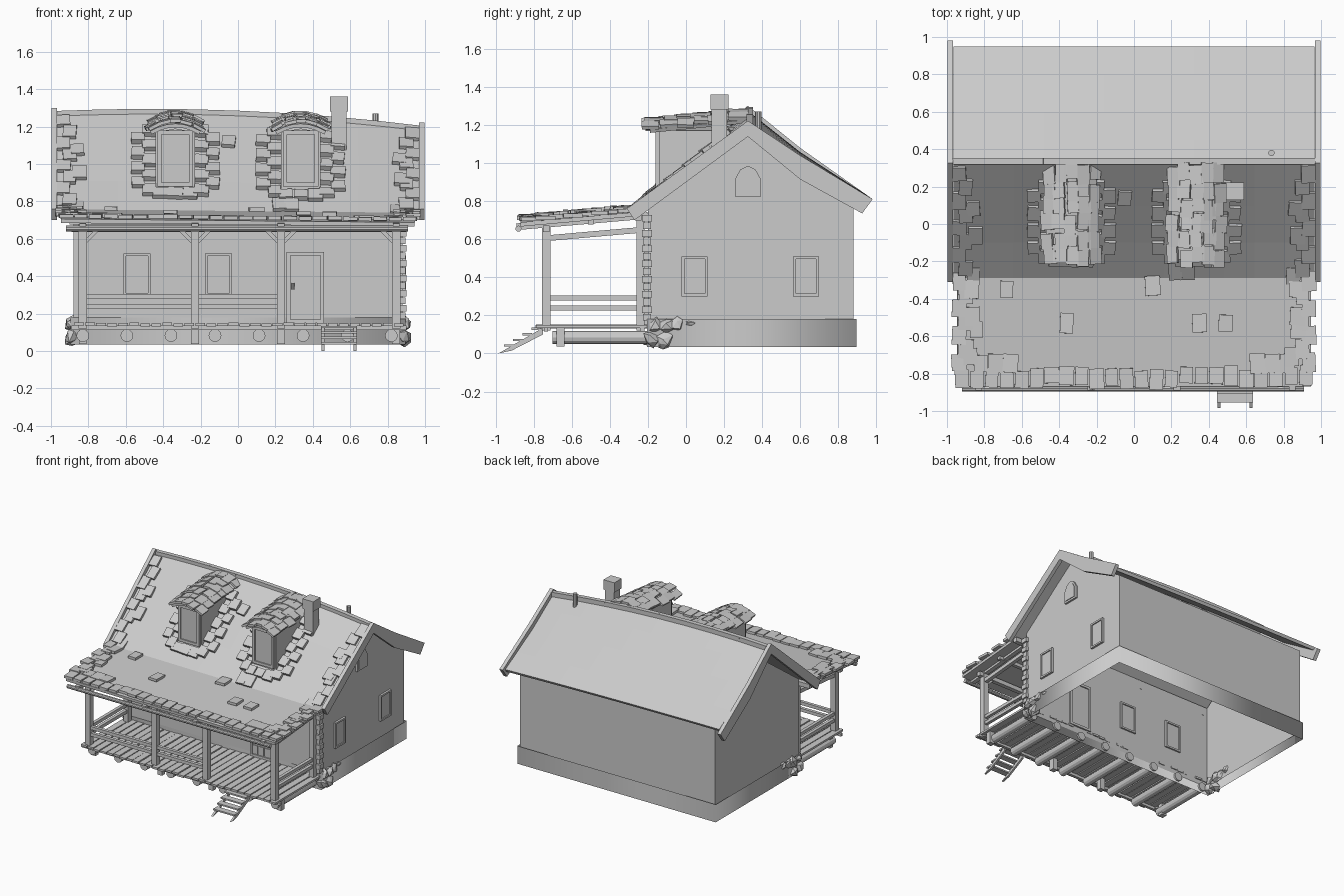
import bpy, bmesh, random
from math import atan2, pi
from mathutils import Matrix, Vector

if "Cube" in bpy.data.objects:
    bpy.data.objects.remove(bpy.data.objects["Cube"])
random.seed(4)
R = random.uniform
T = Matrix.Translation
SIDE = Matrix.Rotation(pi / 2, 4, 'Z')      # local x -> world y, local -y -> world +x


def finish(name, bm):
    bmesh.ops.recalc_face_normals(bm, faces=bm.faces)
    me = bpy.data.meshes.new(name)
    bm.to_mesh(me)
    bm.free()
    ob = bpy.data.objects.new(name, me)
    bpy.context.collection.objects.link(ob)
    return ob


def add(bm, c, s, M=Matrix()):
    bmesh.ops.create_cube(bm, size=1, matrix=M @ T(c) @ Matrix.Diagonal((*s, 1)))


def boxes(name, items, M=Matrix()):
    bm = bmesh.new()
    for c, s in items:
        add(bm, c, s, M)
    return finish(name, bm)


def pole(name, p, q, w, n=4):
    """Square beam (n=4) or round log between two points."""
    p, q = Vector(p), Vector(q)
    bm = bmesh.new()
    d = q - p
    M = T((p + q) / 2) @ d.to_track_quat('Z', 'Y').to_matrix().to_4x4()
    if n == 4:
        add(bm, (0, 0, 0), (w, w, d.length), M)
    else:
        bmesh.ops.create_cone(bm, cap_ends=True, segments=n, radius1=w, radius2=w, depth=d.length, matrix=M)
    return finish(name, bm)


def prism(name, pts, depth, M=Matrix()):
    """Polygon in local XZ, extruded along local y."""
    bm = bmesh.new()
    f = bm.faces.new([bm.verts.new(M @ Vector((x, -depth / 2, z))) for x, z in pts])
    ex = bmesh.ops.extrude_face_region(bm, geom=[f])
    off = M.to_3x3() @ Vector((0, depth, 0))
    bmesh.ops.translate(bm, vec=off, verts=[v for v in ex['geom'] if isinstance(v, bmesh.types.BMVert)])
    return finish(name, bm)


def sheet(name, xs, ys, f, thick):
    bm = bmesh.new()
    g = [[bm.verts.new((x, y, f(x, y))) for x in xs] for y in ys]
    for a, b in zip(g, g[1:]):
        for i in range(len(xs) - 1):
            bm.faces.new((a[i], a[i + 1], b[i + 1], b[i]))
    ob = finish(name, bm)
    m = ob.modifiers.new("thickness", 'SOLIDIFY')
    m.thickness = thick
    m.offset = -1 if ob.data.polygons[0].normal.z > 0 else 1
    return ob


def roof_z(x, y):
    """Roof height: porch slope, front slope, flared back slope, sagging ridge."""
    P = [(-1, .686), (-.28, .75), (.325, 1.24), (.6, 1.035), (1, .79)]
    for (a, za), (b, zb) in zip(P, P[1:]):
        if y <= b:
            break
    z = za + (zb - za) * (y - a) / (b - a)
    return z - .01 * x + (.025 - .031 * x - .044 * x * x) * max(0, (z - .75) / .5)


def shingles(name, spots, f, size=(.075, .1, .02)):
    bm = bmesh.new()
    for x, y in spots:
        sl = atan2(f(x, y + .01) - f(x, y - .01), .02)
        sx = atan2(f(x + .01, y) - f(x - .01, y), .02)
        M = T((x, y, f(x, y) + .012)) @ Matrix.Rotation(-sx, 4, 'Y') @ Matrix.Rotation(sl - .08 + R(-.04, .04), 4, 'X') \
            @ Matrix.Rotation(R(-.07, .07), 4, 'Z')
        add(bm, (0, 0, 0), (size[0] * R(.88, 1.1), size[1] * R(.85, 1.1), size[2]), M)
    finish(name, bm)


def window(name, M, w, h, b=.014):
    boxes(name, [((s * (w - b) / 2, 0, 0), (b, .03, h)) for s in (-1, 1)]
          + [((0, 0, s * (h - b) / 2), (w, .03, b)) for s in (-1, 1)] + [((0, 0, 0), (w - b, .012, h - b))], M)


def span(a, b, n):
    return [a + (b - a) * i / (n - 1) for i in range(n)]


# House shell, open underneath
walls = prism("walls", [(-.2, .1), (.88, .1), (.88, .8), (.315, 1.15), (-.2, .78)], 1.76, SIDE)
bm = bmesh.new()
bm.from_mesh(walls.data)
bmesh.ops.delete(bm, geom=[f for f in bm.faces if f.normal.z < -.9 or f.normal.z > .3], context='FACES')
bm.to_mesh(walls.data)
bm.free()

# Foundation ring, smooth shaded
bm = bmesh.new()
add(bm, (0, .345, .107), (1.79, 1.1, .145))
bmesh.ops.delete(bm, geom=[f for f in bm.faces if abs(f.normal.z) > .9], context='FACES')
fnd = finish("foundation", bm)
for p in fnd.data.polygons:
    p.use_smooth = True

# Roof
sheet("main_roof", span(-.965, .965, 13), [-.29, -.1, .1, .325, .45, .6, .8, .95], roof_z, .025)
sheet("porch_roof", span(-.945, .945, 9), [-.87, -.6, -.28], roof_z, .022)
xs = span(-.97, .97, 9)
for a, b in zip(xs, xs[1:]):
    pole("ridge_beam", (a, .335, roof_z(a, .325) + .003), (b, .335, roof_z(b, .325) + .003), .036)
for s in (-1, 1):
    k = roof_z(s * .98, .325)
    prism("bargeboard", [(-.31, .76), (.325, k + .038), (.6, (k + .035 + .81) / 2 + .025), (.98, .81), (.925, .735),
                         (.6, (k + .66) / 2 - .008), (.325, k - .045), (-.27, .7)], .03, T((s * .983, 0, 0)) @ SIDE)

# Loose shingles on roof edges
spots = [(x, -.82 + R(-.015, .015)) for x in span(-.92, .92, 24)]
spots += [(s * x, -.745) for s in (-1, 1) for x in (.66, .74, .82)]
for s in (-1, 1):
    for i, y in enumerate(span(-.74, .27, 15)):
        spots.append((s * (.925 + (-.025 if i % 2 else .01)), y))
        if i % 3 != 1 and (y < -.2 or i % 2):
            spots.append((s * (.86 + R(-.02, .02)), y + .03))
spots += [(-.68, -.35), (.1, -.33), (-.36, -.53), (.35, -.53), (.49, -.53), (-.05, .14), (.22, -.25), (.285, -.25)]
shingles("roof_shingles", spots, roof_z)

# Dormers
for cx in (-.335, .335):
    def top(x, y, cx=cx):
        return 1.215 + .1 * (y + .2) - 2.2 * (x - cx) ** 2
    prism("dormer_walls", [(-.105, .86), (.105, .86), (.105, 1.17), (0, 1.19), (-.105, 1.17)], .4, T((cx, .06, 0)))
    window("dormer_window", T((cx, -.145, 1.03)), .19, .3, .022)
    sheet("dormer_roof", span(cx - .135, cx + .135, 7), [-.19, .05, .31], top, .02)
    shingles("dormer_shingles", [(cx + dx + R(-.01, .01), y + R(-.02, .02)) for y in span(-.17, .27, 6)
                                 for dx in (-.12, -.06, 0, .06, .12)], top, (.068, .1, .018))
    edge = [(cx + s * (.14 + (.06 if i % 2 else 0)), y) for s in (-1, 1) for i, y in enumerate(span(-.17, .2, 9))]
    edge += [(cx + dx, -.19) for dx in (-.08, 0, .08)]
    shingles("dormer_side_shingles", edge, roof_z, (.075, .08, .03))

# Chimney and stove pipe
boxes("chimney", [((.54, .175, 1.17), (.08, .08, .26)), ((.54, .175, 1.32), (.098, .095, .08))])
pole("stove_pipe", (.735, .38, 1.1), (.735, .38, 1.27), .017, 10)

# Windows and door
for x in (-.54, -.105):
    window("front_window", T((x, -.202, .41)), .145, .225)
for y in (.045, .63):
    window("side_window", T((.882, y, .405)) @ SIDE, .135, .21)
arch = [(-.065, 0), (.065, 0), (.065, .1), (.04, .145), (0, .165), (-.04, .145), (-.065, .1)]
prism("attic_window_frame", arch, .03, T((.88, .325, .82)) @ SIDE)
prism("attic_window_pane", [(x * .78, .015 + z * .82) for x, z in arch], .04, T((.88, .325, .82)) @ SIDE)
window("door_frame", T((.36, -.202, .34)), .2, .38, .02)
boxes("door_panels", [((.305 + .055 * i, -.21, .21 + .085 * j), (.045, .01, .07)) for i in range(3) for j in range(4)])
pole("door_handle", (.295, -.235, .33), (.295, -.235, .365), .008, 8)

# Stacked corner blocks
boxes("corner_blocks", [((.872, -.205, .19 + .04 * i), (.045 + .014 * (i % 2), .04 + .014 * (i % 2), .035))
                        for i in range(14)])

# Corner stones
bm = bmesh.new()
for s in (-1, 1):
    for y, z, r in ((-.18, .075, .045), (-.165, .145, .04), (-.11, .065, .045), (-.1, .145, .045),
                    (-.045, .15, .036), (.015, .16, .025)):
        v = bmesh.ops.create_icosphere(bm, subdivisions=1, radius=r, matrix=T((s * .885, y, z)))['verts']
        for p in v:
            p.co += Vector((R(-.008, .008), R(-.012, .012), R(-.012, .012)))
            p.co.x = max(-.925, min(.925, p.co.x))
finish("corner_stones", bm)

# Porch deck on round logs
bm = bmesh.new()
for x in span(-.85, .86, 30):
    add(bm, (x, -.49 + R(-.01, .01), .142 + R(-.003, .003)), (.052, .58, .016))
finish("deck_boards", bm)
for x in span(-.83, .82, 8):
    pole("deck_log", (x, -.7, .083), (x, -.19, .083), .034, 12)
pole("deck_front_beam", (-.89, -.735, .125), (.9, -.735, .125), .022)
pole("deck_back_beam", (-.88, -.23, .125), (.88, -.23, .125), .022)
posts = (-.83, -.23, .23, .845)
boxes("deck_feet", [((x, -.66, .085), (.042, .042, .095)) for x in posts])

# Porch posts, beams, rafters and braces
for x in posts:
    pole("front_post", (x, -.733, .12), (x, -.733, .68), .045)
    pole("porch_rafter", (x, -.89, .665), (x, -.2, .725), .035)
    for s in (-1, 1):
        if abs(x + s * .09) < .88:
            pole("post_brace", (x, -.733, .57), (x + s * .08, -.733, .65), .02)
for x in (posts[0], posts[-1]):
    pole("back_post", (x, -.24, .12), (x, -.24, .71), .042)
    pole("side_tie_beam", (x, -.73, .605), (x, -.22, .65), .03)
pole("porch_top_beam", (-.89, -.733, .655), (.9, -.733, .655), .034)
pole("eave_log", (-.92, -.88, .655), (.91, -.88, .655), .016, 10)
pole("porch_purlin", (-.9, -.5, .69), (.9, -.5, .69), .028)
pole("porch_wall_beam", (-.95, -.25, .725), (.95, -.25, .715), .035)

# Railings, with the bay by the stairs left open
for z in (.292, .238):
    for a, b in zip(posts[:2], posts[1:3]):
        pole("front_rail", (a, -.733, z), (b, -.733, z), .026)
    for x in (posts[0], posts[-1]):
        pole("side_rail", (x, -.733, z), (x, -.24, z), .026)

# Stairs
for x in (.455, .625):
    prism("stair_stringer", [(-.985, 0), (-.915, .015), (-.75, .1), (-.75, .135)], .016, T((x, 0, 0)) @ SIDE)
boxes("stair_treads", [((.54, -.93 + .048 * i, .042 + .029 * i), (.19, .05, .012)) for i in range(4)])
